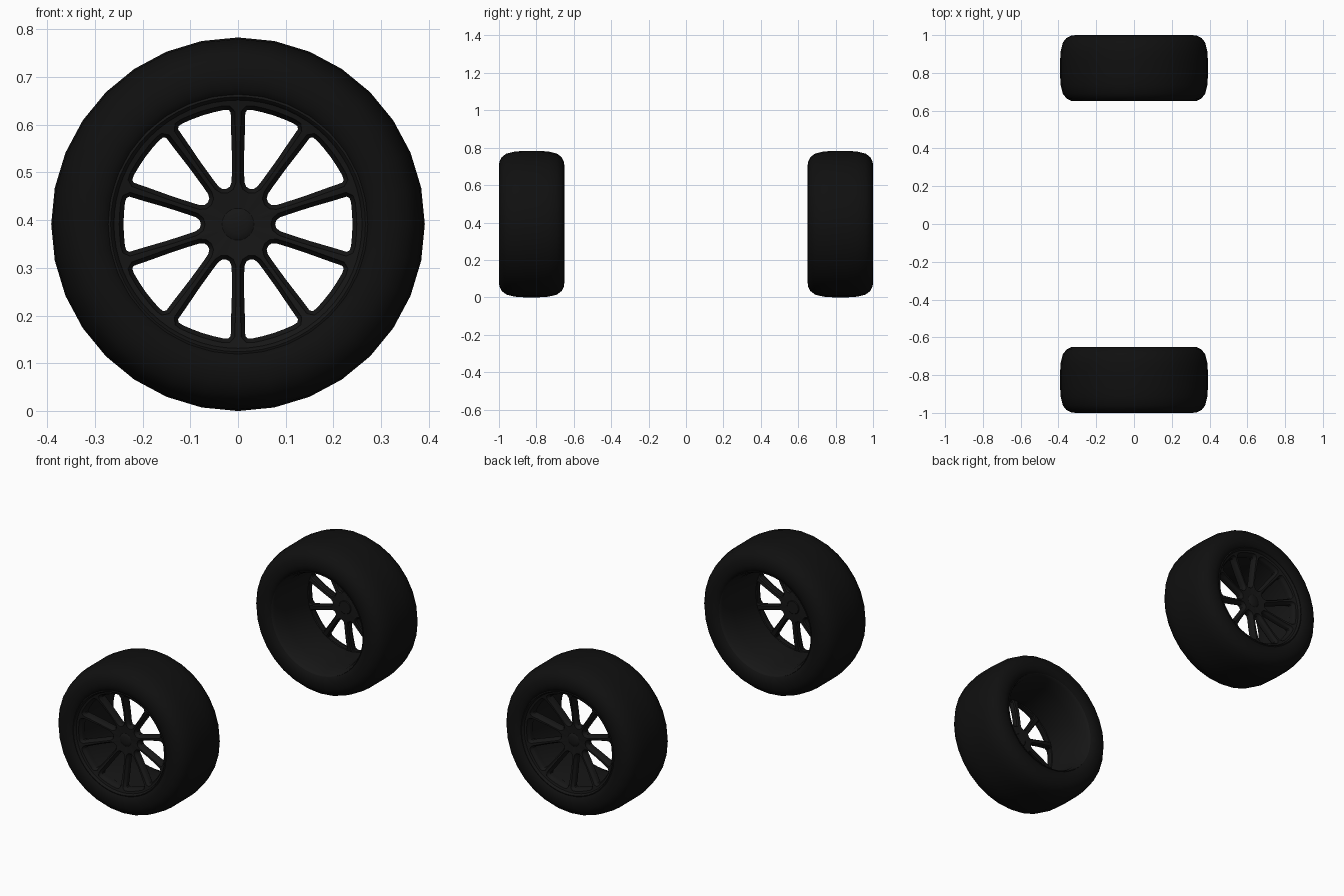
import bpy
import bmesh
from math import sin, cos, pi, radians, hypot, atan2
from mathutils import Matrix, Vector

default = bpy.data.objects.get("Cube")
if default:
    bpy.data.objects.remove(default, do_unlink=True)

RADIUS = 0.3915      # outer tyre radius
AXLE_Y = 0.825       # wheel centre distance from the middle
SPOKES = 10
HALF = pi / SPOKES   # half the angle of one spoke sector


def material(name, value, roughness):
    mat = bpy.data.materials.new(name)
    colour = (value, value, value, 1)
    mat.diffuse_color = colour
    mat.use_nodes = True
    shader = mat.node_tree.nodes["Principled BSDF"]
    shader.inputs["Base Color"].default_value = colour
    shader.inputs["Roughness"].default_value = roughness
    return mat


def finish(bm, name, mat):
    bmesh.ops.remove_doubles(bm, verts=bm.verts, dist=0.0003)
    bmesh.ops.recalc_face_normals(bm, faces=bm.faces)
    mesh = bpy.data.meshes.new(name)
    bm.to_mesh(mesh)
    bm.free()
    mesh.materials.append(mat)
    return mesh


def revolve(name, profile, segments, mat):
    """Spin (outward offset, radius) points round the axle."""
    bm = bmesh.new()
    verts = [bm.verts.new((0, -d, r)) for d, r in profile]
    edges = [bm.edges.new(pair) for pair in zip(verts, verts[1:])]
    bmesh.ops.spin(bm, geom=verts + edges, cent=(0, 0, 0), axis=(0, 1, 0),
                   angle=2 * pi, steps=segments, use_duplicate=False)
    return finish(bm, name, mat)


def mirrored(half):
    """Close a half outline across the sector's centre line."""
    return half + [(u, -v) for u, v in reversed(half[1:-1])]


def grow(loop, amount):
    """Push a closed outline outwards along its normals."""
    out = []
    for i, (u, v) in enumerate(loop):
        a, b = loop[i - 1], loop[(i + 1) % len(loop)]
        du, dv = b[0] - a[0], b[1] - a[1]
        n = hypot(du, dv)
        out.append((u - dv / n * amount * -1 * SIDE, v + du / n * amount * -1 * SIDE))
    return out


def dish(r):
    """Outward offset of the spoke face, dished toward the hub."""
    return 0.112 + 0.04 * (r / 0.26) ** 2


def polar(r, fraction):
    return (r * cos(HALF * fraction), r * sin(HALF * fraction))


# Opening between two spokes, and the sector boundary around it
window = mirrored([(0.078, 0), (0.080, 0.008), (0.088, 0.0145), (0.105, 0.0205),
                   (0.15, 0.035), (0.20, 0.0495), (0.228, 0.058), (0.234, 0.055),
                   (0.237, 0.045), (0.239, 0.024), (0.240, 0)])
sector = mirrored([polar(0.03, 0), polar(0.03, 0.5), polar(0.03, 1), polar(0.11, 1),
                   polar(0.157, 1), polar(0.21, 1), polar(0.266, 1), polar(0.266, 0.8),
                   polar(0.266, 0.6), polar(0.266, 0.3), polar(0.266, 0)])
area = sum(a[0] * b[1] - b[0] * a[1] for a, b in zip(window, window[1:] + window[:1]))
SIDE = -1 if area < 0 else 1


def spoke_mesh(mat):
    # Each ring is an outline with its drop behind the dished face
    rings = [(sector, 0), (grow(window, 0.009), 0), (grow(window, 0.006), 0.009),
             (grow(window, 0.002), 0.013), (window, 0.018), (window, 0.038),
             (grow(window, 0.005), 0.044), (sector, 0.044)]
    bm = bmesh.new()
    for s in range(SPOKES):
        turn = Matrix.Rotation(HALF * (2 * s + 1), 4, 'Y')
        loops = []
        for outline, drop in rings:
            loops.append([bm.verts.new(turn @ Vector((v, drop - dish(hypot(u, v)), u)))
                          for u, v in outline])
        for a, b in zip(loops, loops[1:]):
            for i in range(len(a)):
                j = (i + 1) % len(a)
                bm.faces.new((a[i], a[j], b[j], b[i]))
    return finish(bm, "spokes", mat)


rubber = material("black_rubber", 0.005, 0.8)
metal = material("black_metal", 0.008, 0.5)

# Tyre section, symmetrical about the wheel's middle plane
side = [(0.145, 0.262), (0.160, 0.268), (0.172, 0.285), (0.175, 0.305), (0.173, 0.332),
        (0.160, 0.358), (0.135, 0.377), (0.090, 0.388), (0.040, RADIUS)]
tyre = side + [(-d, r) for d, r in reversed(side)]

# Rim barrel with a rolled lip at each end
barrel = [(0.150, 0.272), (0.163, 0.272), (0.165, 0.267), (0.160, 0.262),
          (0.148, 0.259), (0.135, 0.250), (0.110, 0.244), (-0.080, 0.246),
          (-0.130, 0.252), (-0.150, 0.260), (-0.162, 0.264), (-0.165, 0.268),
          (-0.150, 0.272)]

# Hub with a slightly domed centre cap
hub = [(0.118, 0), (0.117, 0.020), (0.113, 0.033), (0.110, 0.036),
       (0.070, 0.036), (0.066, 0.032), (0.066, 0)]

parts = {
    "tyre": revolve("tyre", tyre, 32, rubber),
    "rim_barrel": revolve("rim_barrel", barrel, 64, metal),
    "hub": revolve("hub", hub, 32, metal),
    "spokes": spoke_mesh(metal),
}

# Two wheels, each with its spoke face turned outward
for end, y, spin in (("front", -AXLE_Y, 0), ("rear", AXLE_Y, pi)):
    for part, mesh in parts.items():
        obj = bpy.data.objects.new(f"{end}_{part}", mesh)
        bpy.context.collection.objects.link(obj)
        obj.location = (0, y, RADIUS)
        obj.rotation_euler.z = spin
        bpy.ops.object.select_all(action='DESELECT')
        obj.select_set(True)
        bpy.context.view_layer.objects.active = obj
        bpy.ops.object.shade_smooth_by_angle(angle=radians(35))
